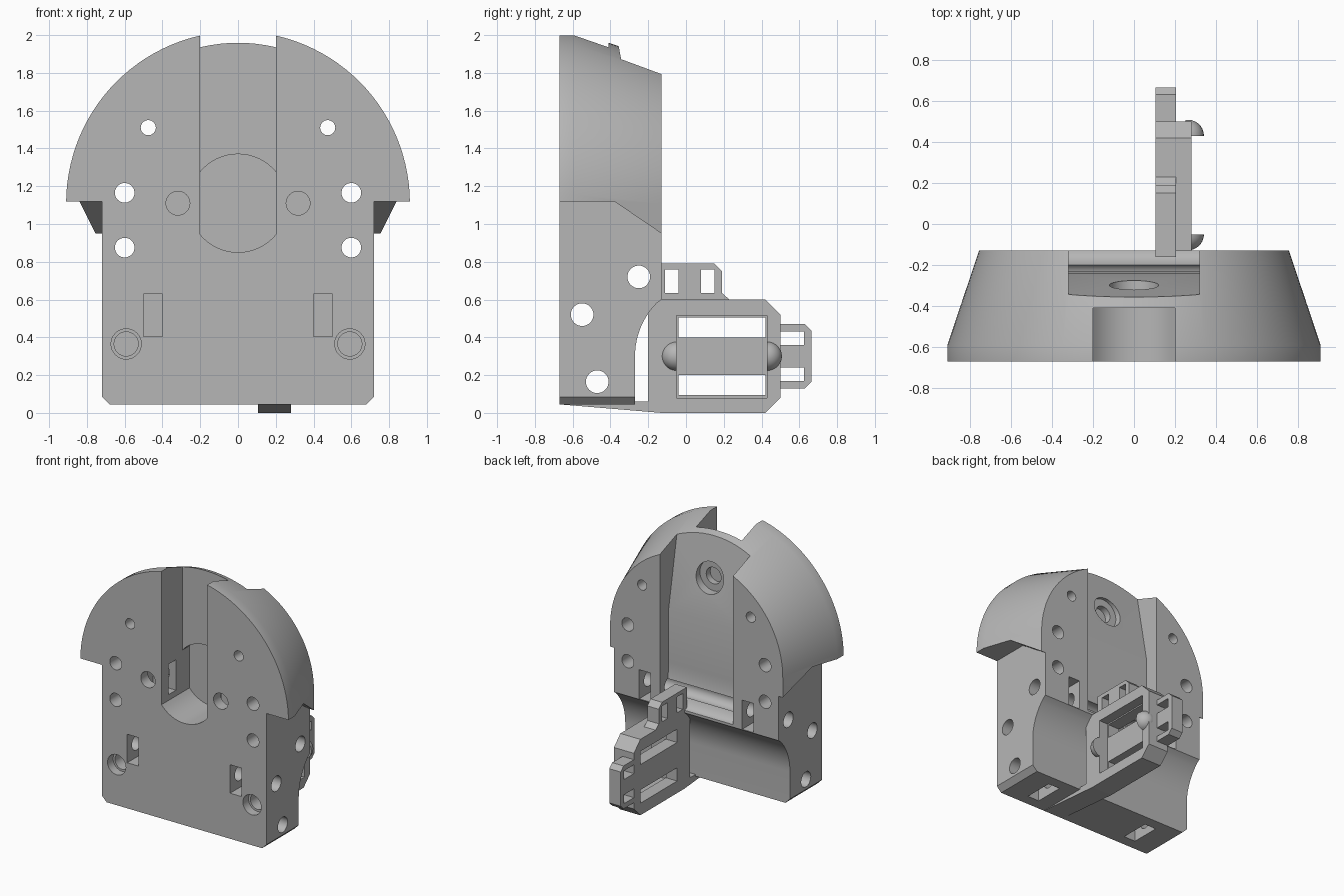
import bpy, bmesh
from math import sin, cos, pi, acos

cube = bpy.data.objects.get("Cube")
if cube:
    bpy.data.objects.remove(cube, do_unlink=True)

grey = bpy.data.materials.new("plain grey")
grey.use_nodes = True
grey.diffuse_color = (0.47, 0.47, 0.47, 1)
grey.node_tree.nodes["Principled BSDF"].inputs["Base Color"].default_value = grey.diffuse_color


def loft(name, rings):
    """Closed solid through rings with equal point counts."""
    bm = bmesh.new()
    loops = [[bm.verts.new(p) for p in ring] for ring in rings]
    n = len(loops[0])
    bm.faces.new(loops[0])
    bm.faces.new(loops[-1])
    for a, b in zip(loops, loops[1:]):
        for i in range(n):
            j = (i + 1) % n
            bm.faces.new((a[i], a[j], b[j], b[i]))
    bmesh.ops.recalc_face_normals(bm, faces=bm.faces)
    mesh = bpy.data.meshes.new(name)
    bm.to_mesh(mesh)
    bm.free()
    mesh.materials.append(grey)
    ob = bpy.data.objects.new(name, mesh)
    bpy.context.collection.objects.link(ob)
    return ob


def side_prism(name, pts, x0, x1):
    return loft(name, [[(x, y, z) for y, z in pts] for x in (x0, x1)])


def front_prism(name, pts, y0, y1):
    return loft(name, [[(x, y, z) for x, z in pts] for y in (y0, y1)])


def box(x0, x1, y0, y1, z0, z1):
    return side_prism("cutter", [(y0, z0), (y1, z0), (y1, z1), (y0, z1)], x0, x1)


def circle(cx, cz, r, n=32):
    return [(cx + r * cos(2 * pi * i / n), cz + r * sin(2 * pi * i / n)) for i in range(n)]


def combine(target, tool, op="DIFFERENCE"):
    mod = target.modifiers.new("bool", "BOOLEAN")
    mod.operation, mod.object, mod.solver = op, tool, "EXACT"
    bpy.context.view_layer.objects.active = target
    bpy.ops.object.modifier_apply(modifier=mod.name)
    bpy.data.objects.remove(tool, do_unlink=True)


def bore_y(target, x, z, r, y0=-1, y1=1):
    combine(target, front_prism("cutter", circle(x, z, r), y0, y1))


def smooth(ob):
    bpy.ops.object.select_all(action="DESELECT")
    ob.select_set(True)
    bpy.context.view_layer.objects.active = ob
    bpy.ops.object.shade_smooth_by_angle(angle=pi / 7)


FRONT, BACK, MID = -0.67, -0.13, 1.11


# Tapered dome with a sloping underside
def arch(r, y):
    arc = [(r * cos(pi * i / 56), y, MID + r * sin(pi * i / 56)) for i in range(57)]
    return [(r, y, 0.8)] + arc + [(-r, y, 0.8)]


body = loft("main_body", [arch(0.91, FRONT), arch(0.91, -0.59), arch(0.755, BACK)])
under = [(-0.8, 1.12), (-0.38, 1.12), (BACK, 0.95), (-0.05, 0.896), (-0.05, 0.5), (-0.8, 0.5)]
combine(body, side_prism("cutter", under, -1.2, 1.2))

# Lower block with a concave back
scoop = [(0.13 - 0.4 * cos(t), 0.3 + 0.4 * sin(t)) for t in [0.848 * i / 12 for i in range(12)]]
block_side = [(FRONT, 0.045), (-0.27, 0.045)] + scoop + [(BACK, 0.6), (BACK, 1.2), (FRONT, 1.2)]
combine(body, side_prism("block", block_side, -0.72, 0.72), "UNION")
for s in (-1, 1):
    corner = [(s * 0.67, 0.035), (s * 0.74, 0.035), (s * 0.74, 0.105)]
    combine(body, front_prism("cutter", corner, -1, 0.5))

# Front channel with a round seat
combine(body, box(-0.2, 0.2, -1, -0.41, MID, 2.2))
a = acos(0.2 / 0.26)
top = [a + (pi - 2 * a) * i / 16 for i in range(17)]
seat = [(0.26 * cos(t), MID + 0.26 * sin(t)) for t in top + [t + pi for t in top]]
combine(body, front_prism("cutter", seat, -1, -0.32))

# Back channel, sloped at the top and curving out at the foot
ramp = [(BACK - 0.11 * cos(pi * i / 24), 0.9 - 0.28 * sin(pi * i / 24)) for i in range(13)]
channel = [(0.1, 2.1), (-0.386, 2.1), (-0.24, 1.32)] + ramp + [(0.1, 0.62)]
combine(body, side_prism("cutter", channel, -0.32, 0.32))
bore_y(body, 0, 1.63, 0.12, -0.345, 0)
bore_y(body, 0, 1.63, 0.065, -0.395, 0)

# Bolt holes and nut pockets on both halves
for s in (-1, 1):
    for x, z, r in ((0.475, 1.51, 0.04), (0.6, 1.165, 0.052), (0.6, 0.875, 0.052)):
        bore_y(body, s * x, z, r)
    bore_y(body, s * 0.318, MID, 0.063, -1, -0.4)
    bore_y(body, s * 0.592, 0.365, 0.08, -1, -0.6)
    bore_y(body, s * 0.592, 0.365, 0.064, -1, -0.42)
    nut = sorted((s * 0.4, s * 0.5))
    combine(body, box(*nut, -1, -0.47, 0.405, 0.63))
    combine(body, box(*nut, -0.33, 0, 0.605, 0.835))
    combine(body, box(*nut, -0.585, -0.355, -0.1, 0.24))
    combine(body, box(*sorted((s * 0.15, s * 0.4)), -0.58, -0.49, 0.99, 1.23))
for y, z in ((-0.25, 0.72), (-0.55, 0.52), (-0.47, 0.165)):
    combine(body, side_prism("cutter", circle(y, z, 0.06), -1, 1))
smooth(body)

# Rear arm plate with a framed window and a wedge foot
X0, X1, X2 = 0.105, 0.205, 0.28
arm = side_prism("rear_arm", [(FRONT, 0.045), (BACK, 0), (0.42, 0), (0.5, 0.08), (0.5, 0.52),
                              (0.42, 0.6), (-0.2, 0.6), (-0.2, 0.06), (FRONT, 0.055)], X0, X2)
combine(arm, box(X1, 0.4, -0.05, 0.43, 0.08, 0.515))
for z0, z1 in ((0.095, 0.2), (0.4, 0.505)):
    combine(arm, box(0, 0.4, -0.04, 0.42, z0, z1))

# Upper lug with two windows
lug = side_prism("upper_lug", [(-0.16, 0.58), (0.23, 0.58), (0.23, 0.6), (0.19, 0.635), (0.19, 0.75),
                               (0.15, 0.79), (-0.16, 0.79)], X0, X1)
for y in (-0.11, 0.08):
    combine(lug, box(0, 0.4, y, y + 0.07, 0.635, 0.76))

# End lug with two windows
end = side_prism("end_lug", [(0.48, 0.13), (0.63, 0.13), (0.665, 0.165), (0.665, 0.435),
                             (0.63, 0.47), (0.48, 0.47)], X0, X1)
for z in (0.17, 0.36):
    combine(end, box(0, 0.4, 0.5, 0.625, z, z + 0.07))

# Rounded knobs on the arm face, flat towards the window
for name, y, s in (("inner_knob", -0.05, -1), ("outer_knob", 0.43, 1)):
    rings = []
    for i in range(8):
        t = 0.98 * pi / 2 * i / 7
        r, yy = 0.078 * cos(t), y + s * 0.078 * sin(t)
        rings.append([(0.263 + px, yy, pz) for px, pz in circle(0, 0.3, r, 24)])
    knob = loft(name, rings)
    combine(knob, box(0, 0.25, -1, 1, 0, 1))
    smooth(knob)
